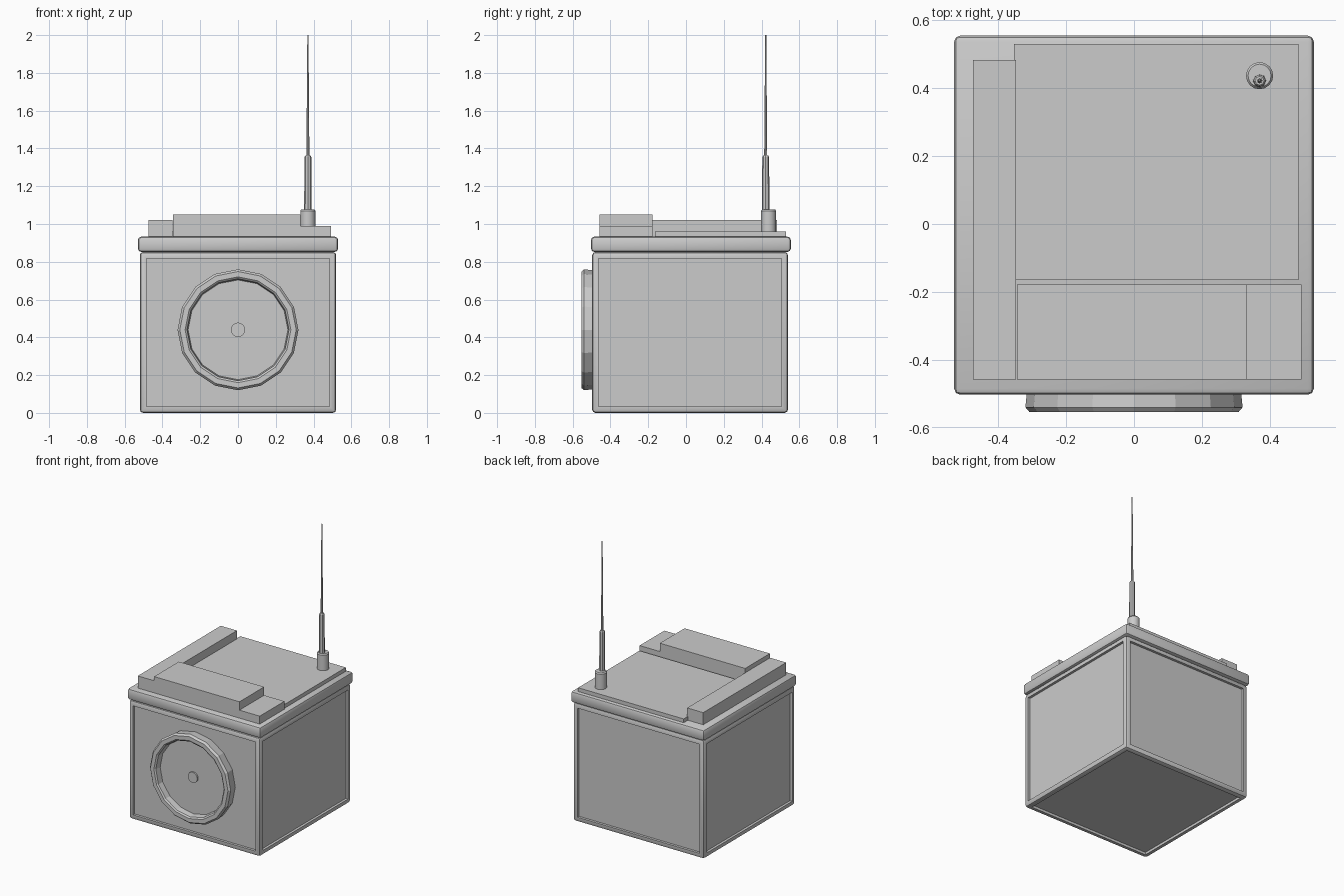
import bpy, bmesh, math
from mathutils import Vector, Matrix

if "Cube" in bpy.data.objects:
    bpy.data.objects.remove(bpy.data.objects["Cube"])


def finish(bm, name, smooth=None):
    bmesh.ops.recalc_face_normals(bm, faces=bm.faces)
    me = bpy.data.meshes.new(name)
    bm.to_mesh(me)
    bm.free()
    ob = bpy.data.objects.new(name, me)
    bpy.context.collection.objects.link(ob)
    if smooth:
        bpy.ops.object.select_all(action='DESELECT')
        ob.select_set(True)
        bpy.context.view_layer.objects.active = ob
        bpy.ops.object.shade_smooth_by_angle(angle=math.radians(smooth))
    return ob


def box_bm(x, y, z, bevel=0, seg=2):
    bm = bmesh.new()
    bmesh.ops.create_cube(bm, size=1)
    for v in bm.verts:
        for i, (lo, hi) in enumerate((x, y, z)):
            v.co[i] = lo if v.co[i] < 0 else hi
    if bevel:
        bmesh.ops.bevel(bm, geom=bm.edges[:], offset=bevel, segments=seg,
                        profile=0.5, affect='EDGES')
    return bm


def lathe(name, profile, sides, matrix, smooth=None):
    # profile of (radius, height), turned about local z and capped at r = 0
    bm = bmesh.new()
    vs = [bm.verts.new((r, 0, h)) for r, h in profile]
    es = [bm.edges.new(p) for p in zip(vs, vs[1:])]
    bmesh.ops.spin(bm, geom=vs + es, cent=(0, 0, 0), axis=(0, 0, 1),
                   angle=2 * math.pi, steps=sides, use_duplicate=False)
    bmesh.ops.remove_doubles(bm, verts=bm.verts, dist=1e-5)
    bmesh.ops.transform(bm, matrix=matrix, verts=bm.verts)
    return finish(bm, name, smooth)


# Crate body with recessed panels on the sides and underside
bm = box_bm((-0.52, 0.52), (-0.497, 0.54), (0, 0.852), 0.018)
panels = [f for f in bm.faces if f.calc_area() > 0.3 and f.normal.z < 0.5]
bmesh.ops.inset_individual(bm, faces=panels, thickness=0.024)
for f in panels:
    n = f.normal.copy()
    ext = bmesh.ops.extrude_discrete_faces(bm, faces=[f])
    bmesh.ops.translate(bm, vec=-n * 0.018, verts=ext['faces'][0].verts[:])
finish(bm, "crate_body", 30)

# Lid
finish(box_bm((-0.53, 0.53), (-0.503, 0.555), (0.852, 0.933), 0.018), "lid", 30)

# Raised slabs on the lid
slabs = {
    "left_bar": ((-0.475, -0.347), (-0.458, 0.483), (0.925, 1.02)),
    "front_slab": ((-0.345, 0.493), (-0.458, -0.178), (0.925, 0.99)),
    "front_block": ((-0.345, 0.332), (-0.458, -0.178), (0.985, 1.05)),
    "rear_plate": ((-0.353, 0.485), (-0.165, 0.53), (0.925, 0.96)),
}
for name, dims in slabs.items():
    finish(box_bm(*dims), name)

# Front dial: ring with sunken face, and a small hub (axis turned to -y)
front = Matrix.Translation((0, 0, 0.44)) @ Matrix.Rotation(math.pi / 2, 4, 'X')
lathe("dial_ring", [(0, 0.46), (0.312, 0.46), (0.32, 0.54), (0.308, 0.554),
                    (0.28, 0.554), (0.27, 0.546), (0.264, 0.505), (0, 0.505)],
      16, front)
lathe("dial_hub", [(0, 0.49), (0.038, 0.49), (0.038, 0.515), (0, 0.515)],
      16, front)

# Antenna: base socket, sleeve and thin whip
lathe("antenna_base", [(0, 0.95), (0.04, 0.95), (0.04, 1.07), (0.034, 1.078),
                       (0, 1.078)], 16, Matrix.Translation((0.37, 0.437, 0)), 30)
lathe("antenna_whip", [(0, 1.07), (0.02, 1.07), (0.018, 1.355), (0.013, 1.362),
                       (0.008, 1.362), (0.003, 2.0), (0, 2.0)],
      8, Matrix.Translation((0.37, 0.422, 0)), 30)
